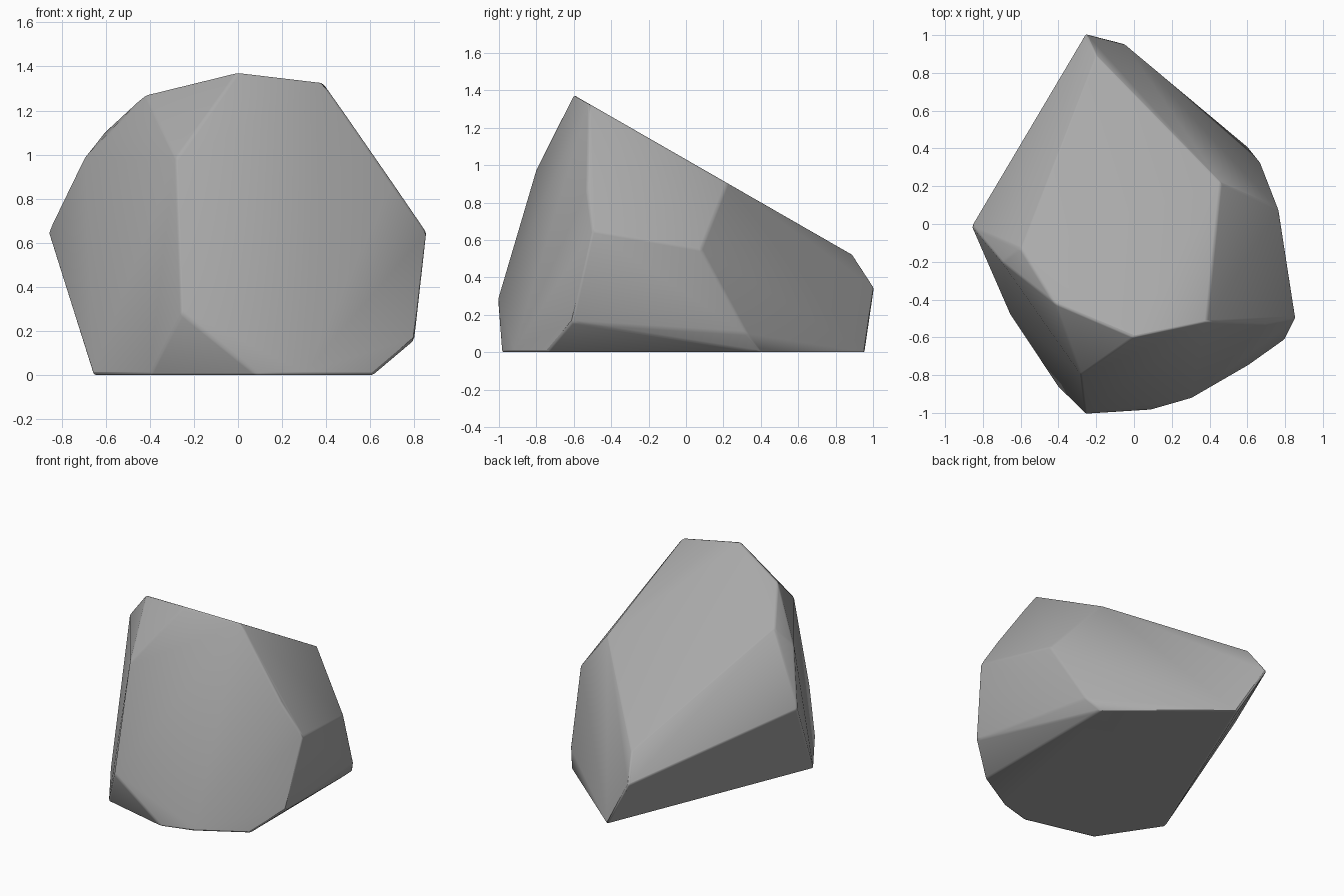
import bpy, bmesh
from math import radians

if "Cube" in bpy.data.objects:
    bpy.data.objects.remove(bpy.data.objects["Cube"])

# Corner points of the faceted boulder
base = [(-0.655, -0.48), (-0.06, 0.96), (0.61, 0.40), (0.61, -0.745),
        (0.30, -0.925), (0.09, -0.985), (-0.40, -0.865)]
middle = [(-0.86, -0.01, 0.65), (-0.255, 1.01, 0.34), (0.67, 0.325, 0.10),
          (0.765, 0.08, 0.55), (0.855, -0.50, 0.65), (0.80, -0.61, 0.16),
          (-0.255, -1.007, 0.28), (-0.28, -0.80, 0.98), (-0.70, -0.20, 0.98),
          (0.70, -0.53, 0.87)]
# The sloping top facet lies in one plane
top = [(0.0, -0.60), (0.385, -0.52), (0.46, 0.22), (-0.20, 0.895),
       (-0.60, -0.13), (-0.42, -0.42)]
points = [(x, y, 0) for x, y in base] + middle
points += [(x, y, 1.375 - 0.574 * (y + 0.6)) for x, y in top]

# Wrap the corners into a solid
bm = bmesh.new()
for p in points:
    bm.verts.new(p)
bmesh.ops.convex_hull(bm, input=bm.verts)
loose = [v for v in bm.verts if not v.link_faces]
bmesh.ops.delete(bm, geom=loose, context='VERTS')
bmesh.ops.dissolve_limit(bm, angle_limit=radians(2), verts=bm.verts, edges=bm.edges)
bmesh.ops.recalc_face_normals(bm, faces=bm.faces)
mesh = bpy.data.meshes.new("boulder")
bm.to_mesh(mesh)
bm.free()
rock = bpy.data.objects.new("boulder", mesh)
bpy.context.collection.objects.link(rock)

# Dark grey stone
stone = bpy.data.materials.new("stone")
stone.diffuse_color = (0.4, 0.4, 0.4, 1)
stone.use_nodes = True
stone.node_tree.nodes["Principled BSDF"].inputs["Base Color"].default_value = stone.diffuse_color
mesh.materials.append(stone)

# Slightly worn edges with smooth shading
bev = rock.modifiers.new("worn_edges", 'BEVEL')
bev.width = 0.015
bev.segments = 2
bev.limit_method = 'ANGLE'
bev.angle_limit = radians(15)
bpy.context.view_layer.objects.active = rock
rock.select_set(True)
bpy.ops.object.shade_smooth_by_angle(angle=radians(60))
